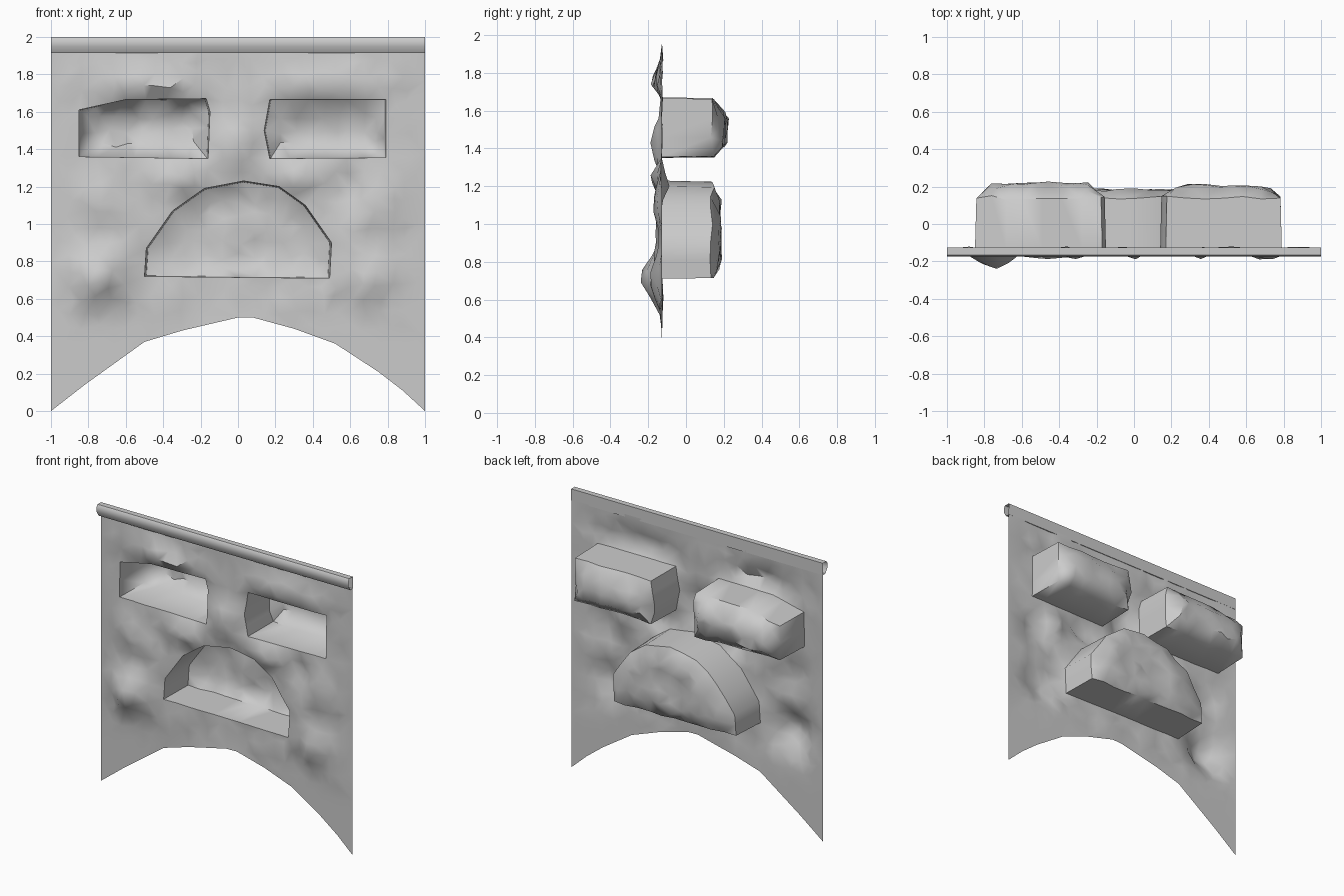
import bpy, bmesh, math, random
from mathutils import Vector
from mathutils.geometry import delaunay_2d_cdt, intersect_point_line

if "Cube" in bpy.data.objects:
    bpy.data.objects.remove(bpy.data.objects["Cube"])

random.seed(4)
SHEET_Y = -0.127


def inside(p, poly):
    hit = False
    for a, b in zip(poly, poly[1:] + poly[:1]):
        if (a[1] > p[1]) != (b[1] > p[1]):
            if p[0] < a[0] + (p[1] - a[1]) * (b[0] - a[0]) / (b[1] - a[1]):
                hit = not hit
    return hit


def border_distance(p, poly):
    best = 9.0
    for a, b in zip(poly, poly[1:] + poly[:1]):
        q, t = intersect_point_line(p, a, b)
        q = a if t < 0 else b if t > 1 else q
        best = min(best, math.dist(p[:2], q[:2]))
    return best


def outline(pts, step=0.1):
    out = []
    for a, b in zip(pts, pts[1:] + pts[:1]):
        a, b = Vector(a), Vector(b)
        n = max(1, round((b - a).length / step))
        out += [a.lerp(b, i / n) for i in range(n)]
    return out


def finish(name, bm):
    me = bpy.data.meshes.new(name)
    bm.to_mesh(me)
    bm.free()
    ob = bpy.data.objects.new(name, me)
    bpy.context.collection.objects.link(ob)
    bpy.ops.object.select_all(action='DESELECT')
    ob.select_set(True)
    bpy.context.view_layer.objects.active = ob
    bpy.ops.object.shade_smooth_by_angle(angle=math.radians(45))
    return ob


# Sheet outline with the arched lower edge
sheet = outline([(-1, 0), (-.82, .14), (-.5, .37), (-.3, .43), (0, .5), (.08, .5), (.3, .44),
                 (.52, .36), (.75, .21), (.88, .11), (1, 0), (1, 1.96), (-1, 1.96)], 0.2)

# Pocket outlines with side-wall depth and middle depth
pockets = [
    (outline([(-.85, 1.36), (-.16, 1.35), (-.15, 1.6), (-.17, 1.67), (-.6, 1.665), (-.85, 1.61)]), .14, .215),
    (outline([(.17, 1.35), (.79, 1.355), (.79, 1.665), (.17, 1.665), (.14, 1.5)]), .14, .205),
    (outline([(-.5, .72), (.49, .71), (.5, .9), (.36, 1.1), (.22, 1.2), (.03, 1.23),
              (-.18, 1.19), (-.35, 1.07), (-.49, .87)]), .14, .18),
]

# Soft bulges: x, z, height, width x, width z
bulges = [(-.75, .72, -.11, .13, .14), (.7, .72, -.06, .13, .14), (-.5, 1.75, -.06, .28, .06),
          (.45, 1.75, -.055, .28, .06), (0, 1.42, -.06, .09, .15), (-.32, 1.24, -.07, .14, .06),
          (.33, 1.25, -.07, .12, .06), (-.75, 1.12, -.045, .1, .12), (.75, 1.1, -.045, .1, .12),
          (.6, 1.22, .05, .06, .06), (-.56, .95, -.03, .06, .12), (.58, .92, -.03, .06, .12)]


def front_y(x, z):
    y = sum(h * math.exp(-((x - cx) / wx) ** 2 - ((z - cz) / wz) ** 2) for cx, cz, h, wx, wz in bulges)
    edge = min((1 - abs(x)) / .12, (z - .42) / .12, (1.93 - z) / .06, 1)
    y += random.uniform(-.012, .008)
    return SHEET_Y + y * max(0, edge)


# Jittered triangulation constrained to all outlines
loops = [sheet] + [p[0] for p in pockets]
pts, edges = [], []
for lp in loops:
    s = len(pts)
    pts += lp
    edges += [(s + i, s + (i + 1) % len(lp)) for i in range(len(lp))]
step = 0.075
for i in range(-13, 14):
    for j in range(4, 27):
        p = Vector((i * step + random.uniform(-.02, .02), j * step + random.uniform(-.02, .02)))
        if inside(p, sheet) and all(border_distance(p, lp) > .035 for lp in loops):
            pts.append(p)
co, _, tris, *_ = delaunay_2d_cdt(pts, edges, [], 0, 1e-5)

# Sheet with pockets pushed back
bm = bmesh.new()
front, back, inner = {}, {}, {}


def front_vert(i):
    if i not in front:
        x, z = co[i]
        y = front_y(x, z)
        if any(border_distance(co[i], p[0]) < .005 for p in pockets):
            y = SHEET_Y + (y - SHEET_Y) * .25
        front[i] = bm.verts.new((x, y, z))
    return front[i]


def back_vert(i, k):
    if (i, k) not in back:
        poly, wall, mid = pockets[k]
        x, z = co[i]
        t = min(1, border_distance(co[i], poly) / .1)
        y = wall + (mid - wall) * math.sin(t * math.pi / 2) + random.uniform(-.015, .012)
        c = sum(poly, Vector((0, 0))) / len(poly)
        x, z = c.x + (x - c.x) * .98, c.y + (z - c.y) * .98
        back[i, k] = bm.verts.new((x, y, z))
    return back[i, k]


for t in tris:
    c = (co[t[0]] + co[t[1]] + co[t[2]]) / 3
    if not inside(c, sheet):
        continue
    k = next((n for n, p in enumerate(pockets) if inside(c, p[0])), None)
    if k is None:
        bm.faces.new([front_vert(i) for i in t])
        continue
    bm.faces.new([back_vert(i, k) for i in t])
    for a, b in zip(t, t[1:] + t[:1]):
        inner[a, b] = k

# Pocket side walls
for (a, b), k in inner.items():
    if (b, a) not in inner:
        bm.faces.new([front_vert(a), front_vert(b), back_vert(b, k), back_vert(a, k)])
finish("mask_sheet", bm)

# Open-ended top rail
bm = bmesh.new()
profile = [(-.125, 2), (-.165, 2), (-.175, 1.985), (-.175, 1.95), (-.155, 1.915), (-.125, 1.915)]
ends = [[bm.verts.new((x, y, z)) for y, z in profile] for x in (-1, 1)]
for i in range(len(profile)):
    j = (i + 1) % len(profile)
    bm.faces.new((ends[0][i], ends[0][j], ends[1][j], ends[1][i]))
bmesh.ops.recalc_face_normals(bm, faces=bm.faces)
finish("top_rail", bm)
